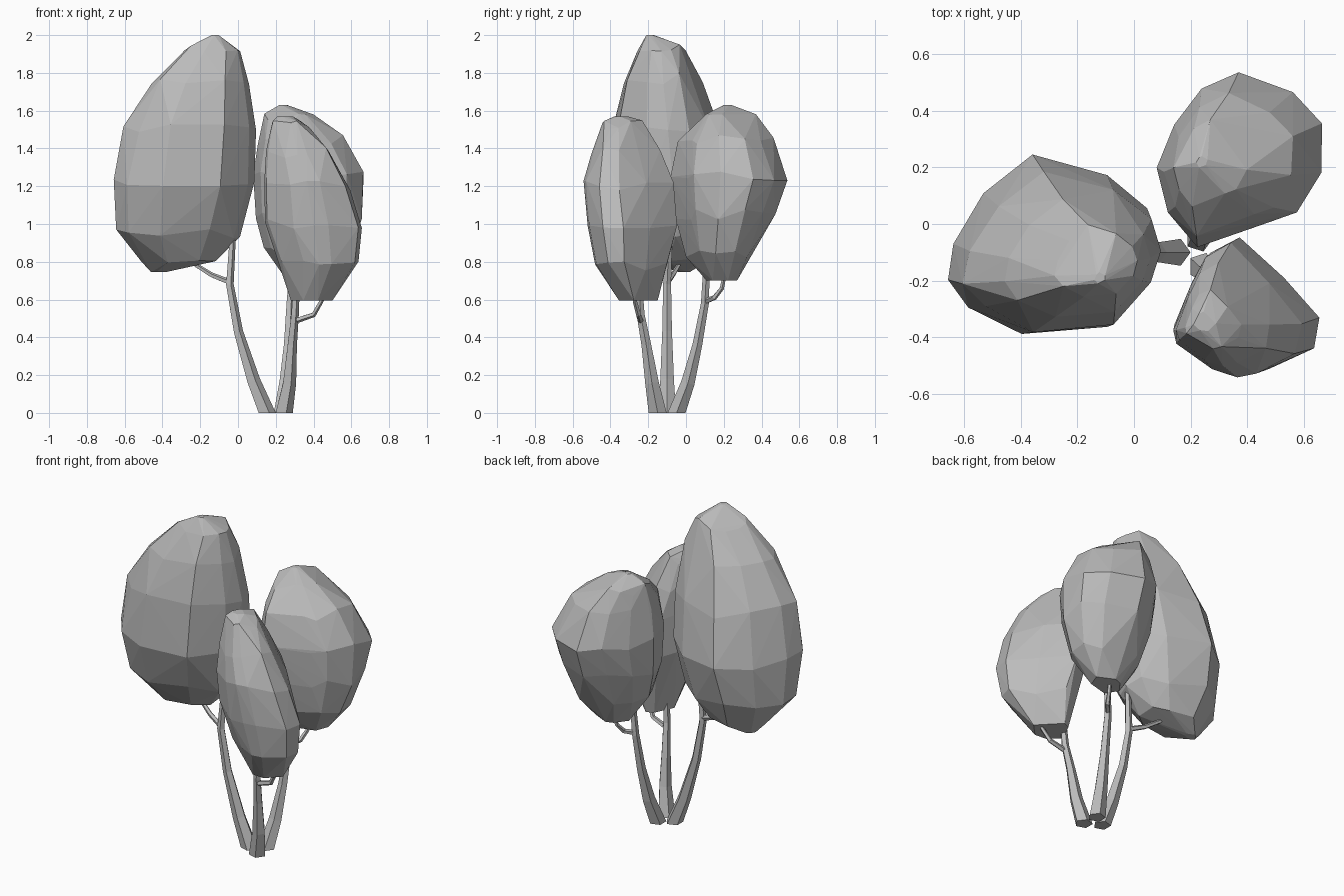
import bpy
import bmesh
import random
from math import cos, sin, pi
from mathutils import Vector

default_cube = bpy.data.objects.get("Cube")
if default_cube:
    bpy.data.objects.remove(default_cube, do_unlink=True)

random.seed(4)


def make_material(name, colour):
    material = bpy.data.materials.new(name)
    material.use_nodes = True
    material.diffuse_color = colour
    shader = next(n for n in material.node_tree.nodes if n.type == 'BSDF_PRINCIPLED')
    shader.inputs["Base Color"].default_value = colour
    return material


grey = make_material("plain grey", (0.5, 0.5, 0.5, 1))


def finish(name, bm):
    """Turn a bmesh into a flat shaded, single colour object."""
    bmesh.ops.recalc_face_normals(bm, faces=bm.faces[:])
    mesh = bpy.data.meshes.new(name)
    bm.to_mesh(mesh)
    bm.free()
    mesh.materials.append(grey)
    obj = bpy.data.objects.new(name, mesh)
    bpy.context.collection.objects.link(obj)
    return obj


def crown(name, plan, levels):
    """Faceted leaf mass: hull around rings that share one plan outline.
    The plan fits a box from -1 to 1; each level is height, left, right, front, back."""
    bm = bmesh.new()
    last = len(levels) - 1
    for i, (z, left, right, front, back) in enumerate(levels):
        is_cap = i in (0, last)
        for px, py in plan[::2] if is_cap else plan:
            swell = 1 if is_cap else random.uniform(0.98, 1.02)
            lift = 0 if is_cap else random.uniform(-0.03, 0.03)
            bm.verts.new(((left + right) / 2 + px * swell * (right - left) / 2,
                          (front + back) / 2 + py * swell * (back - front) / 2,
                          z + lift))
    hull = bmesh.ops.convex_hull(bm, input=bm.verts[:])
    loose = {g for g in hull["geom_interior"] + hull["geom_unused"]
             if isinstance(g, bmesh.types.BMVert)}
    bmesh.ops.delete(bm, geom=list(loose), context='VERTS')
    return finish(name, bm)


def limb(name, path, radii, upright=False, sides=5):
    """Tapered tube through the path points; upright limbs start flat on the ground."""
    bm = bmesh.new()
    points = [Vector(p) for p in path]
    rings = []
    for i, (point, radius) in enumerate(zip(points, radii)):
        along = points[min(i + 1, len(points) - 1)] - points[max(i - 1, 0)]
        if upright and i == 0:
            along = Vector((0, 0, 1))
        side = Vector((0, 1, 0)).cross(along).normalized()
        other = along.normalized().cross(side)
        rings.append([bm.verts.new(point + radius * (side * cos(2 * pi * k / sides)
                                                     + other * sin(2 * pi * k / sides)))
                      for k in range(sides)])
    for low, high in zip(rings, rings[1:]):
        for k in range(sides):
            n = (k + 1) % sides
            bm.faces.new((low[k], low[n], high[n], high[k]))
    bm.faces.new(rings[0][::-1])
    bm.faces.new(rings[-1])
    return finish(name, bm)


# Plan outlines of the crowns
large_plan = [(-.2, 1), (.5, .75), (.9, .4), (1, 0), (.9, -.4), (.5, -.9),
              (-.3, -1), (-.8, -.7), (-1, -.4), (-.95, 0), (-.65, .55)]
back_plan = [(0, 1), (.65, .75), (1, .4), (1, -.15), (.7, -.6), (.4, -.7),
             (-.5, -1), (-.85, -.6), (-1, -.1), (-.8, .4), (-.45, .8)]
front_plan = [(-.1, 1), (.5, .4), (1, -.2), (.9, -.65), (.3, -.95), (0, -1),
              (-.4, -.9), (-.95, -.5), (-1, -.3), (-.75, .35), (-.5, .8)]

# Leaf crowns
crown("large_crown", large_plan, [
    (0.745, -0.46, -0.38, -0.04, 0.02),
    (0.82, -0.52, -0.1, -0.18, 0.1),
    (0.95, -0.64, 0.01, -0.29, 0.18),
    (1.22, -0.66, 0.09, -0.39, 0.25),
    (1.5, -0.6, 0.1, -0.38, 0.19),
    (1.77, -0.46, 0.06, -0.33, 0.09),
    (1.92, -0.28, 0.01, -0.26, 0),
    (2.0, -0.14, -0.1, -0.21, -0.17)])
crown("back_crown", back_plan, [
    (0.7, 0.26, 0.46, 0.11, 0.27),
    (0.85, 0.14, 0.58, 0.0, 0.37),
    (1.05, 0.09, 0.65, -0.05, 0.47),
    (1.26, 0.08, 0.66, -0.08, 0.54),
    (1.45, 0.11, 0.56, -0.04, 0.46),
    (1.56, 0.14, 0.4, 0.06, 0.37),
    (1.63, 0.22, 0.26, 0.2, 0.24)])
crown("front_crown", front_plan, [
    (0.595, 0.28, 0.5, -0.36, -0.15),
    (0.78, 0.22, 0.64, -0.48, -0.1),
    (1.0, 0.14, 0.66, -0.52, -0.05),
    (1.2, 0.14, 0.59, -0.54, -0.07),
    (1.38, 0.15, 0.48, -0.5, -0.14),
    (1.52, 0.18, 0.38, -0.44, -0.23),
    (1.57, 0.21, 0.29, -0.38, -0.31)])

# Three stems fanning out from the ground
stem_radii = (0.05, 0.038, 0.027, 0.022, 0.018)
stems = {
    "large_stem": [(0.15, -0.1, 0), (0.08, -0.1, 0.17), (0, -0.1, 0.43),
                   (-0.045, -0.1, 0.68), (-0.03, -0.09, 0.92)],
    "back_stem": [(0.23, -0.05, 0), (0.25, 0.01, 0.16), (0.265, 0.06, 0.36),
                  (0.275, 0.1, 0.58), (0.29, 0.11, 0.8)],
    "front_stem": [(0.24, -0.15, 0), (0.27, -0.18, 0.16), (0.285, -0.21, 0.36),
                   (0.3, -0.24, 0.52), (0.31, -0.25, 0.7)]}
for name, path in stems.items():
    limb(name, path, stem_radii, upright=True)

# Small side branches reaching into the crowns
branch_radii = (0.016, 0.014, 0.012, 0.01)
branches = {
    "large_branch": [(-0.04, -0.1, 0.69), (-0.14, -0.07, 0.73),
                     (-0.22, -0.04, 0.78), (-0.28, -0.03, 0.85)],
    "back_branch": [(0.275, 0.1, 0.59), (0.32, 0.15, 0.61),
                    (0.34, 0.19, 0.66), (0.35, 0.21, 0.76)],
    "front_branch": [(0.31, -0.24, 0.49), (0.4, -0.25, 0.52),
                     (0.44, -0.27, 0.59), (0.48, -0.28, 0.68)]}
for name, path in branches.items():
    limb(name, path, branch_radii)
